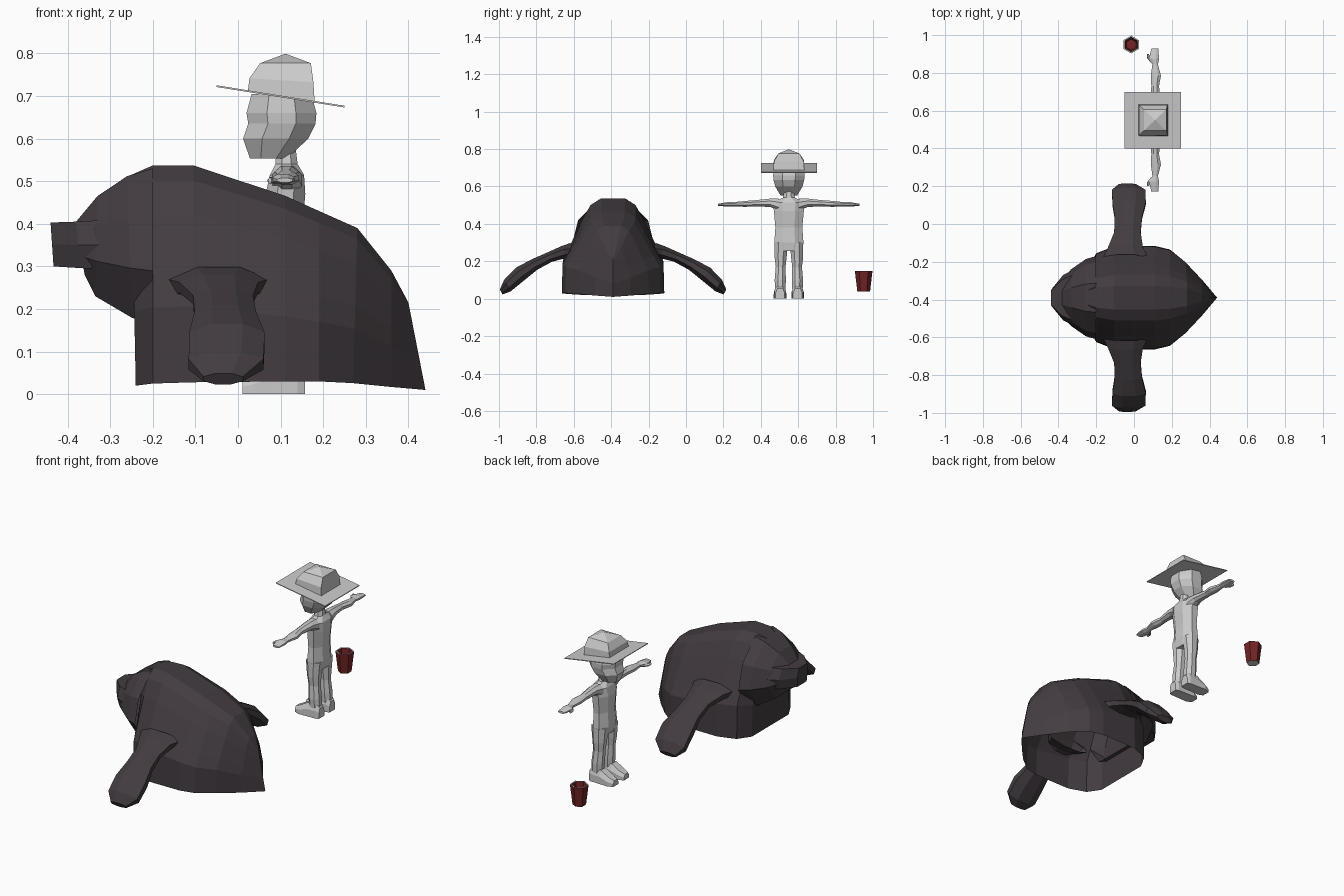
import bpy, bmesh, math
from mathutils import Vector


def material(name, rgb):
    m = bpy.data.materials.new(name)
    m.diffuse_color = (*rgb, 1)
    return m


HIDE = material("dark hide", (0.056, 0.045, 0.052))
GREY = material("light grey", (0.60, 0.60, 0.60))
RED = material("bucket red", (0.17, 0.018, 0.018))


def loft(name, rings, mats, closed=True, caps=(True, True), rule=None):
    """Skin a list of equal-length rings of points."""
    bm = bmesh.new()
    rows = [[bm.verts.new(p) for p in r] for r in rings]
    n = len(rows[0])
    for a, b in zip(rows, rows[1:]):
        for i in range(n if closed else n - 1):
            j = (i + 1) % n
            bm.faces.new((a[i], a[j], b[j], b[i]))
    if caps[0]:
        bm.faces.new(rows[0][::-1])
    if caps[1]:
        bm.faces.new(rows[-1])
    bmesh.ops.remove_doubles(bm, verts=bm.verts, dist=0.0005)
    bmesh.ops.recalc_face_normals(bm, faces=bm.faces)
    if rule:
        for f in bm.faces:
            f.material_index = rule(f)
    me = bpy.data.meshes.new(name)
    bm.to_mesh(me)
    bm.free()
    for m in mats:
        me.materials.append(m)
    ob = bpy.data.objects.new(name, me)
    bpy.context.collection.objects.link(ob)
    return ob


def oval(c, u, v, n=8, turn=0.5):
    """Ring of n points around c with half axes u and v."""
    c, u, v = Vector(c), Vector(u), Vector(v)
    return [c + u * math.cos(2 * math.pi * (i + turn) / n)
            + v * math.sin(2 * math.pi * (i + turn) / n) for i in range(n)]


def both(points):
    """Mirror a half section of (width, height) pairs."""
    return points + [(-w, h) for w, h in reversed(points)]


# ---------- big animal, lying down and facing -x ----------
AY = -0.39
ARCH = both([(1, 0), (0.985, 0.35), (0.85, 0.5), (0.61, 0.77), (0.44, 0.93), (0.23, 1)])


def animal_ring(sec, xb, xt, zb, zt, w):
    return [(xb + (xt - xb) * h, AY + s * w, zb + (zt - zb) * h) for s, h in sec]


loft("animal_body", [animal_ring(ARCH, *s) for s in [
    (-0.24, -0.25, 0.02, 0.515, 0.16),
    (-0.20, -0.20, 0.025, 0.537, 0.235),
    (-0.105, -0.105, 0.028, 0.537, 0.272),
    (0.11, 0.11, 0.03, 0.466, 0.274),
    (0.19, 0.19, 0.03, 0.43, 0.255),
    (0.27, 0.28, 0.026, 0.39, 0.19),
    (0.36, 0.36, 0.017, 0.29, 0.095),
    (0.44, 0.40, 0.01, 0.215, 0.0)]],
    [HIDE], closed=False, caps=(True, False))

HEAD = both([(0.6, 0), (1, 0.35), (0.85, 0.7), (0.35, 1)])
loft("animal_head", [animal_ring(HEAD, *s) for s in [
    (-0.20, -0.20, 0.16, 0.53, 0.22),
    (-0.25, -0.26, 0.18, 0.512, 0.205),
    (-0.335, -0.33, 0.23, 0.465, 0.15),
    (-0.36, -0.38, 0.28, 0.405, 0.11)]],
    [HIDE], caps=(False, True))

SNOUT = both([(0.9, 0), (1, 0.5), (0.8, 1)])
loft("animal_snout", [animal_ring(SNOUT, *s) for s in [
    (-0.26, -0.29, 0.29, 0.41, 0.17),
    (-0.37, -0.38, 0.296, 0.405, 0.12),
    (-0.433, -0.44, 0.30, 0.403, 0.045)]],
    [HIDE], caps=(False, True))

# flippers: distance from spine, height, x centre, half width, half thickness
for side, label in ((-1, "left"), (1, "right")):
    loft("flipper_" + label, [
        oval((xc, AY + side * d, z), (rx, 0, 0), (0, side * t * 0.5, t * 0.87))
        for d, z, xc, rx, t in [
            (0.20, 0.25, -0.045, 0.13, 0.06),
            (0.26, 0.25, -0.045, 0.10, 0.038),
            (0.34, 0.222, -0.035, 0.076, 0.03),
            (0.42, 0.183, -0.03, 0.078, 0.034),
            (0.50, 0.13, -0.026, 0.096, 0.044),
            (0.565, 0.07, -0.028, 0.095, 0.038),
            (0.598, 0.036, -0.035, 0.05, 0.016)]], [HIDE], caps=(False, True))

# ---------- person, arms out, facing -x ----------
PY = 0.55


def level(z, x0, x1, w, y=PY, n=8, tilt=0.0):
    """Horizontal ring from x0 to x1, half width w; tilt lowers the back."""
    k = 1 / math.cos(math.pi / n)
    return oval(((x0 + x1) / 2, y, z), ((x1 - x0) / 2 * k, 0, -tilt * (x1 - x0) / 2 * k),
                (0, w * k, 0), n)


loft("torso", [level(*s) for s in [
    (0.255, 0.075, 0.150, 0.060),
    (0.30, 0.063, 0.155, 0.078),
    (0.38, 0.070, 0.150, 0.072),
    (0.47, 0.065, 0.158, 0.080),
    (0.515, 0.075, 0.155, 0.085),
    (0.54, 0.088, 0.140, 0.032),
    (0.58, 0.090, 0.135, 0.024)]], [GREY])

loft("person_head", [level(*s) for s in [
    (0.553, 0.028, 0.115, 0.045),
    (0.60, 0.012, 0.165, 0.073),
    (0.635, 0.024, 0.182, 0.082),
    (0.66, 0.020, 0.184, 0.084),
    (0.705, 0.032, 0.172, 0.078)]], [GREY])

for side, label in ((-1, "left"), (1, "right")):
    # arm with forearm, wrist and hand
    loft("arm_" + label, [
        oval((x, PY + side * d, z), (rx, 0, 0), (0, 0, rz))
        for d, x, z, rx, rz in [
            (0.055, 0.115, 0.503, 0.038, 0.036),
            (0.10, 0.115, 0.513, 0.030, 0.024),
            (0.18, 0.112, 0.510, 0.022, 0.018),
            (0.235, 0.116, 0.507, 0.029, 0.017),
            (0.295, 0.112, 0.505, 0.016, 0.012),
            (0.325, 0.106, 0.505, 0.029, 0.013),
            (0.378, 0.110, 0.502, 0.020, 0.006)]], [GREY])
    loft("thumb_" + label, [
        oval((x, PY + side * d, 0.502), (r, 0, 0), (0, 0, 0.008), 5)
        for d, x, r in [(0.305, 0.098, 0.010), (0.33, 0.078, 0.010), (0.35, 0.075, 0.005)]],
        [GREY])
    # leg
    loft("leg_" + label, [level(z, x0, x1, w, PY + side * d) for z, x0, x1, w, d in [
        (0.03, 0.090, 0.152, 0.027, 0.046),
        (0.10, 0.085, 0.150, 0.030, 0.046),
        (0.17, 0.082, 0.142, 0.026, 0.044),
        (0.22, 0.075, 0.145, 0.032, 0.044),
        (0.30, 0.068, 0.153, 0.036, 0.041)]], [GREY])
    # shoe: sections from heel to toe
    loft("shoe_" + label, [
        [(x, PY + side * 0.047 + s * w, h * t) for s, h in both([(1, 0), (1, 0.55), (0.6, 1)])]
        for x, w, t in [(0.157, 0.024, 0.055), (0.14, 0.031, 0.075), (0.085, 0.032, 0.07),
                        (0.04, 0.034, 0.045), (0.01, 0.022, 0.03)]], [GREY])

# hat: tilted square brim and a four-sided crown
loft("hat_brim", [level(z, -0.05, 0.25, 0.15, n=4, tilt=0.16) for z in (0.697, 0.701)], [GREY])
loft("hat_crown", [level(z, x0, x1, w, n=4, tilt=t) for z, x0, x1, w, t in [
    (0.698, 0.023, 0.180, 0.083, 0.16),
    (0.737, 0.027, 0.177, 0.080, 0.06),
    (0.777, 0.052, 0.171, 0.056, 0.0),
    (0.799, 0.111, 0.112, 0.0005, 0.0)]], [GREY])

# ---------- bucket: six-sided, open, grey rim and underside ----------
loft("bucket", [oval((-0.015, 0.95, z), (0, r, 0), (r, 0, 0), 6, 0) for r, z in [
    (0.034, 0.038), (0.047, 0.148), (0.039, 0.148), (0.029, 0.045)]],
    [RED, GREY],
    rule=lambda f: int(abs(f.normal.z) > 0.9 and not 0.04 < f.calc_center_median().z < 0.1))
